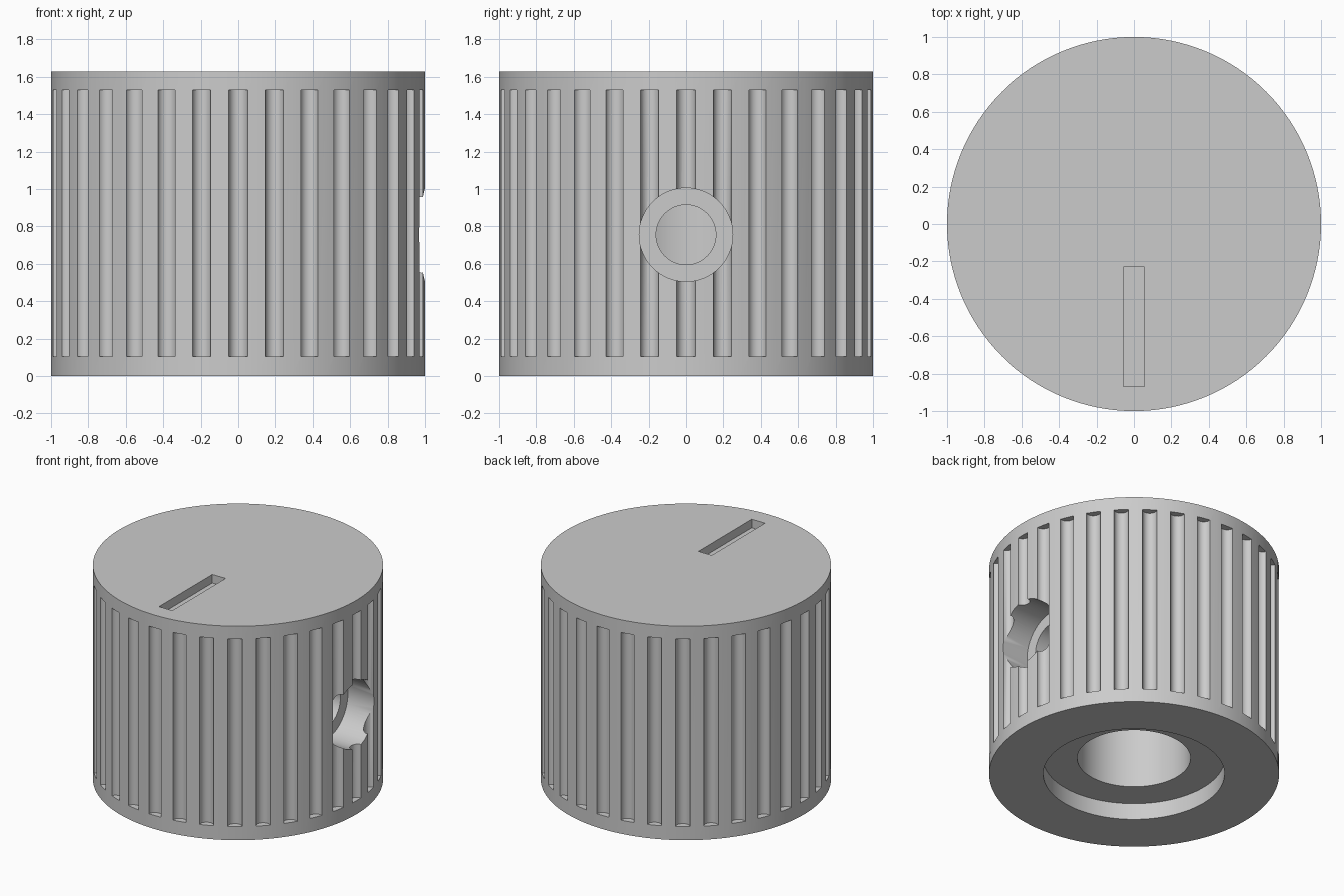
import bpy
import math
from math import radians

if "Cube" in bpy.data.objects:
    bpy.data.objects.remove(bpy.data.objects["Cube"], do_unlink=True)

HEIGHT = 1.627
GROOVES = 32

grey = bpy.data.materials.new("plain grey")
grey.use_nodes = True
colour = (0.6, 0.6, 0.6, 1)
grey.diffuse_color = colour
grey.node_tree.nodes["Principled BSDF"].inputs["Base Color"].default_value = colour


def cylinder(name, radius, start, end, centre=(0, 0), along_x=False, sides=128):
    """Cylinder from start to end, along z (centre = x, y) or x (centre = y, z)."""
    mid = (start + end) / 2
    location = (mid, *centre) if along_x else (*centre, mid)
    rotation = (0, radians(90), 0) if along_x else (0, 0, 0)
    bpy.ops.mesh.primitive_cylinder_add(vertices=sides, radius=radius, depth=end - start,
                                        location=location, rotation=rotation)
    obj = bpy.context.object
    obj.name = name
    return obj


def cut(body, cutter):
    """Subtract the cutter from the body and discard it."""
    cutter.hide_render = True
    mod = body.modifiers.new(cutter.name, 'BOOLEAN')
    mod.operation = 'DIFFERENCE'
    mod.solver = 'EXACT'
    mod.object = cutter
    bpy.context.view_layer.objects.active = body
    bpy.ops.object.modifier_apply(modifier=mod.name)
    bpy.data.objects.remove(cutter, do_unlink=True)


# Main drum
knob = cylinder("knob_body", 1, 0, HEIGHT)
knob.data.materials.append(grey)

# Round-bottomed grip grooves, joined into a single cutter
bpy.ops.object.select_all(action='DESELECT')
grooves = []
for i in range(GROOVES):
    a = math.tau * i / GROOVES
    grooves.append(cylinder("grip_groove", 0.05, 0.103, 1.53,
                            (math.cos(a), math.sin(a)), sides=24))
for groove in grooves:
    groove.select_set(True)
bpy.ops.object.join()
cut(knob, bpy.context.object)

# Underside recess and shaft bore
cut(knob, cylinder("base_recess", 0.624, -0.1, 0.125))
cut(knob, cylinder("shaft_bore", 0.39, 0.05, 1.25))

# Stepped set-screw hole from the +x side into the bore
cut(knob, cylinder("screw_head_hole", 0.25, 0.75, 1.2, (0, 0.755), True, 64))
cut(knob, cylinder("screw_hole", 0.16, 0.2, 0.9, (0, 0.755), True, 64))

# Pointer slot in the top
bpy.ops.mesh.primitive_cube_add(size=1, location=(0, -0.55, HEIGHT))
slot = bpy.context.object
slot.name = "pointer_slot"
slot.scale = (0.112, 0.64, 0.13)
cut(knob, slot)

# Smooth round walls with crisp edges
bpy.ops.object.select_all(action='DESELECT')
knob.select_set(True)
bpy.context.view_layer.objects.active = knob
bpy.ops.object.shade_smooth_by_angle(angle=radians(30))
